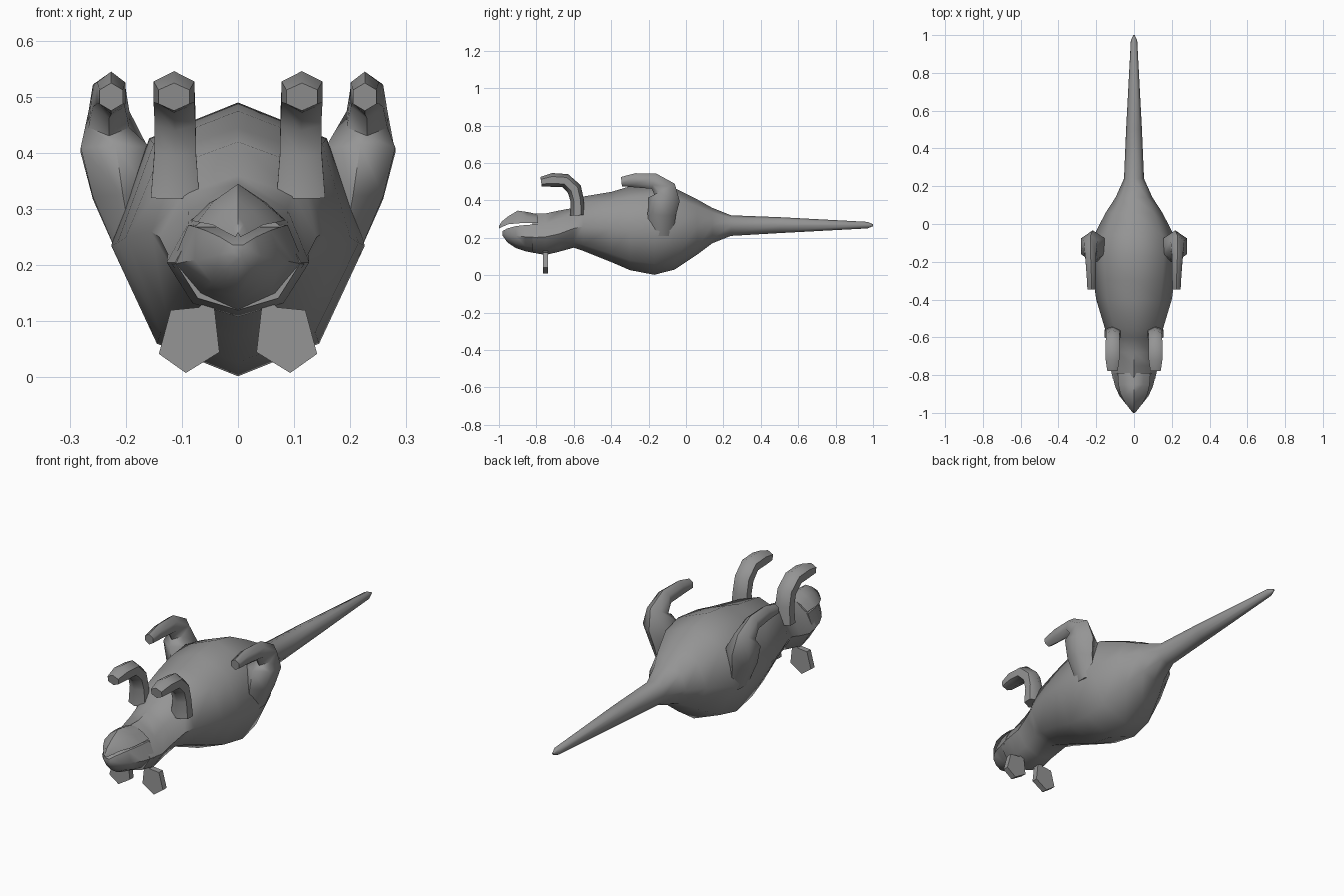
import bpy, bmesh, math
from mathutils import Vector

grey = bpy.data.materials.new("fur grey")
grey.diffuse_color = (0.3, 0.3, 0.3, 1)


def loft(name, rings, smooth=50):
    """Skin a list of equal closed rings and cap both ends."""
    bm = bmesh.new()
    loops = [[bm.verts.new(p) for p in r] for r in rings]
    n = len(loops[0])
    for a, b in zip(loops, loops[1:]):
        for i in range(n):
            j = (i + 1) % n
            bm.faces.new((a[i], a[j], b[j], b[i]))
    bm.faces.new(loops[0])
    bm.faces.new(loops[-1])
    bmesh.ops.recalc_face_normals(bm, faces=bm.faces[:])
    me = bpy.data.meshes.new(name)
    bm.to_mesh(me)
    bm.free()
    me.materials.append(grey)
    ob = bpy.data.objects.new(name, me)
    bpy.context.collection.objects.link(ob)
    bpy.ops.object.select_all(action='DESELECT')
    ob.select_set(True)
    bpy.context.view_layer.objects.active = ob
    bpy.ops.object.shade_smooth_by_angle(angle=math.radians(smooth))
    return ob


def mirrored(half, y):
    """Closed symmetric ring from (x, z) points running from bottom to top."""
    pts = half + [(-x, z) for x, z in reversed(half[1:-1])]
    return [(x, y, z) for x, z in pts]


def body_ring(y, bot, top, w, zw, k):
    return mirrored([(0, bot), (0.64 * w, bot + 0.25 * (zw - bot)), (w, zw),
                     (0.7 * w, top - k * (top - zw)), (0, top)], y)


def limb(name, path, side):
    """Six-sided tube along a path of (x, y, z, half width, half depth)."""
    pts = [Vector((side * p[0], p[1], p[2])) for p in path]
    rings = []
    for i, p in enumerate(pts):
        t = pts[min(i + 1, len(pts) - 1)] - pts[max(i - 1, 0)]
        t.x = 0
        t.normalize()
        nrm = Vector((0, -t.z, t.y))
        rx, rd = path[i][3:]
        rings.append([p + Vector((rx * math.cos(a), 0, 0)) + nrm * rd * math.sin(a)
                      for a in (math.radians(d) for d in (30, 90, 150, 210, 270, 330))])
    loft(name, rings, 60)


# Head, trunk and tail in one skin: y, bottom, top, half width, widest z, shoulder drop
loft("body_and_tail", [body_ring(*r) for r in (
    (-0.82, 0.12, 0.33, 0.112, 0.205, 0.5),
    (-0.75, 0.108, 0.33, 0.127, 0.205, 0.45),
    (-0.68, 0.125, 0.345, 0.125, 0.22, 0.35),
    (-0.60, 0.147, 0.36, 0.14, 0.25, 0.3),
    (-0.55, 0.13, 0.42, 0.155, 0.26, 0.25),
    (-0.40, 0.07, 0.445, 0.20, 0.25, 0.25),
    (-0.30, 0.027, 0.475, 0.215, 0.24, 0.25),
    (-0.17, 0.002, 0.49, 0.226, 0.235, 0.25),
    (-0.06, 0.03, 0.465, 0.212, 0.24, 0.25),
    (0.06, 0.11, 0.405, 0.15, 0.26, 0.25),
    (0.14, 0.17, 0.36, 0.098, 0.265, 0.25),
    (0.24, 0.21, 0.32, 0.053, 0.265, 0.25),
    (0.50, 0.225, 0.31, 0.042, 0.267, 0.25),
    (0.97, 0.25, 0.285, 0.017, 0.267, 0.25),
    (1.00, 0.262, 0.272, 0.004, 0.267, 0.25))])

# Jaw above the mouth gap: y, gap z, top, half width
loft("upper_jaw", [mirrored([(0, g + 0.008), (w, g), (0.6 * w, g + 0.55 * (t - g)), (0, t)], y)
                   for y, g, t, w in ((-0.79, 0.28, 0.325, 0.085),
                                      (-0.85, 0.28, 0.338, 0.083),
                                      (-0.90, 0.277, 0.345, 0.072),
                                      (-0.95, 0.272, 0.315, 0.045),
                                      (-0.985, 0.257, 0.287, 0.018),
                                      (-1.0, 0.25, 0.262, 0.004))])

# Snout below the mouth gap: y, bottom, gap z, half width
loft("lower_snout", [mirrored([(0, b), (0.6 * w, b + 0.2 * (g - b)), (w, b + 0.55 * (g - b)),
                               (0.75 * w, g), (0, g)], y)
                     for y, b, g, w in ((-0.79, 0.115, 0.272, 0.118),
                                        (-0.86, 0.128, 0.268, 0.10),
                                        (-0.91, 0.145, 0.262, 0.077),
                                        (-0.955, 0.175, 0.25, 0.042),
                                        (-0.98, 0.21, 0.236, 0.012))])

hind = ((0.185, -0.13, 0.21, 0.03, 0.06), (0.205, -0.13, 0.32, 0.062, 0.075),
        (0.218, -0.118, 0.405, 0.072, 0.085), (0.23, -0.115, 0.46, 0.042, 0.062),
        (0.23, -0.17, 0.502, 0.033, 0.042), (0.226, -0.27, 0.507, 0.029, 0.038),
        (0.226, -0.345, 0.50, 0.024, 0.025))
fore = ((0.112, -0.58, 0.32, 0.05, 0.04), (0.112, -0.582, 0.40, 0.043, 0.036),
        (0.112, -0.597, 0.46, 0.042, 0.04), (0.114, -0.645, 0.505, 0.042, 0.038),
        (0.114, -0.715, 0.509, 0.042, 0.037), (0.114, -0.775, 0.50, 0.032, 0.025))
ear = ((0.045, 0.15), (0.07, 0.125), (0.12, 0.12), (0.141, 0.042), (0.093, 0.008), (0.033, 0.045))

# Paired limbs and flat ears
for side, tag in ((1, "right"), (-1, "left")):
    limb("hind_leg_" + tag, hind, side)
    limb("front_leg_" + tag, fore, side)
    loft("ear_" + tag, [[(side * x, y, z) for x, z in ear] for y in (-0.765, -0.737)], 30)
